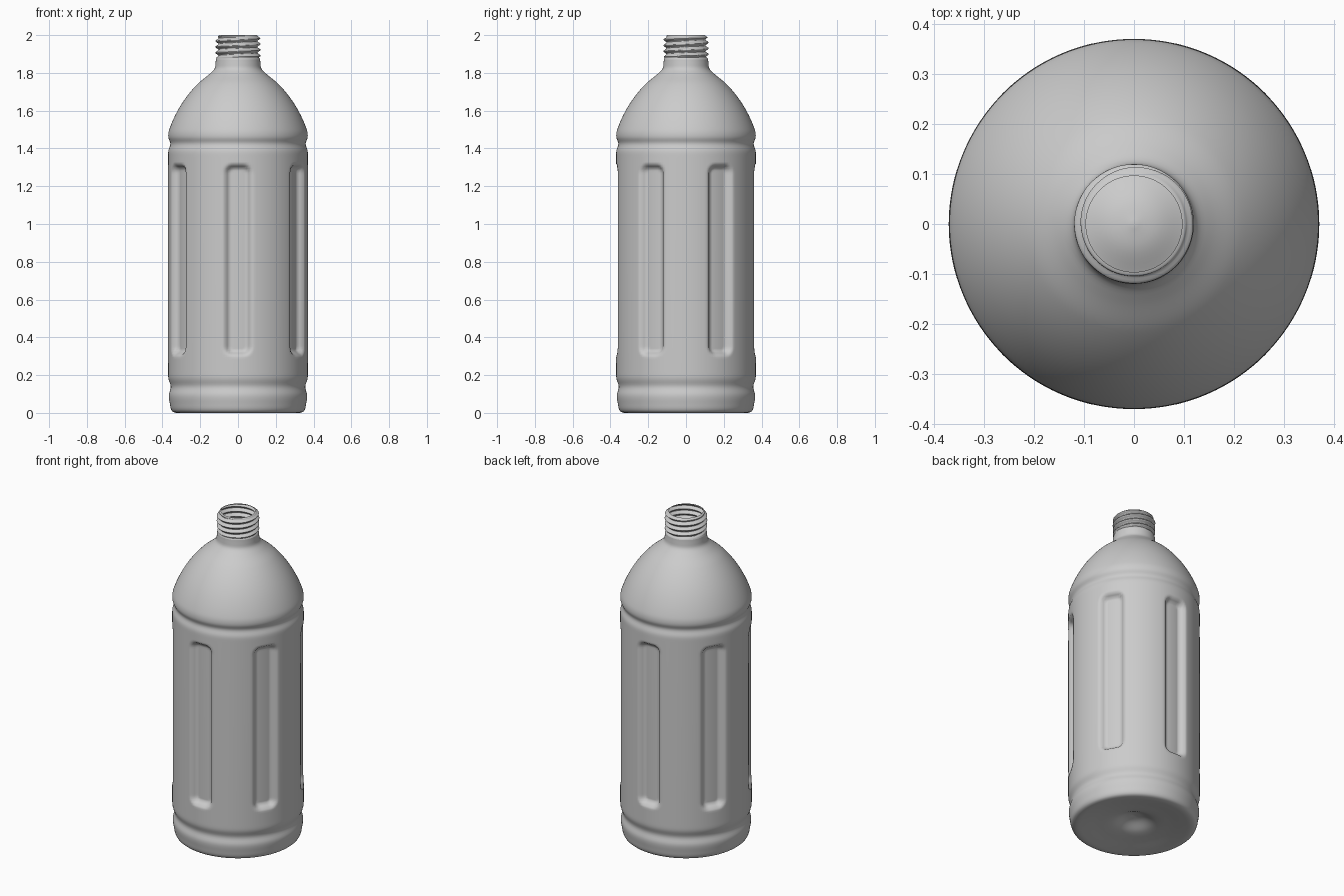
import bpy, bmesh, math
from mathutils import Vector

if "Cube" in bpy.data.objects:
    bpy.data.objects.remove(bpy.data.objects["Cube"])

SEG = 192
plastic = bpy.data.materials.new("light_grey_plastic")
plastic.diffuse_color = (0.6, 0.6, 0.6, 1)
plastic.use_nodes = True
plastic.node_tree.nodes["Principled BSDF"].inputs["Base Color"].default_value = plastic.diffuse_color


def smooth_path(ctrl, step=0.012):
    """Smooth curve through (radius, z) points, tangents scaled to each span."""
    p = [Vector(c) for c in ctrl]
    n = len(p)
    tan = [(p[min(i + 1, n - 1)] - p[max(i - 1, 0)]).normalized() for i in range(n)]
    out = []
    for i in range(n - 1):
        a, b = p[i], p[i + 1]
        length = (b - a).length
        k = max(3, math.ceil(length / step))
        for s in range(k):
            t = s / k
            out.append(a * (2*t**3 - 3*t**2 + 1) + tan[i] * length * (t**3 - 2*t**2 + t)
                       + b * (3*t**2 - 2*t**3) + tan[i + 1] * length * (t**3 - t**2))
    return out + [p[-1]]


def lathe(name, path, offset):
    """Revolve a path, with offset(r, z, angle) added to the radius."""
    bm = bmesh.new()
    rows = []
    for r, z in path:
        row = []
        for j in range(SEG):
            a = 2 * math.pi * j / SEG
            rr = max(0, r + offset(r, z, a))
            row.append(bm.verts.new((rr * math.cos(a), rr * math.sin(a), z)))
        rows.append(row)
    for lo, hi in zip(rows, rows[1:]):
        for j in range(SEG):
            k = (j + 1) % SEG
            bm.faces.new((lo[j], lo[k], hi[k], hi[j]))
    bmesh.ops.remove_doubles(bm, verts=bm.verts, dist=1e-5)
    me = bpy.data.meshes.new(name)
    bm.to_mesh(me)
    bm.free()
    me.materials.append(plastic)
    ob = bpy.data.objects.new(name, me)
    bpy.context.collection.objects.link(ob)
    bpy.context.view_layer.objects.active = ob
    ob.select_set(True)
    bpy.ops.object.shade_smooth_by_angle(angle=math.radians(50))
    ob.select_set(False)


def smoothstep(t):
    t = min(1, max(0, t))
    return t * t * (3 - 2 * t)


def panel(r, z, a):
    """Six long recessed panels with rounded ends, one facing the front."""
    if r < 0.3 or not 0.2 < z < 1.4:
        return 0
    sector = math.pi / 3
    d = (a + math.pi / 2 + sector / 2) % sector - sector / 2
    half_w, half_h, rad = 0.078, 0.51, 0.05
    qx = abs(d) * 0.37 - half_w + rad
    qz = abs(z - 0.81) - half_h + rad
    dist = math.hypot(max(qx, 0), max(qz, 0)) + min(max(qx, qz), 0) - rad
    return -0.034 * smoothstep(-dist / 0.03)


def thread(r, z, a):
    """Helical screw ridge fading out at both ends."""
    fade = smoothstep((z - 1.875) / 0.015) * smoothstep((1.997 - z) / 0.012)
    return 0.008 * fade * math.cos(2 * math.pi * (z / 0.031) - a)


# Body: raised base centre, foot, lower groove, straight wall, upper groove, shoulder
body = [(0, 0.07), (0.05, 0.06), (0.12, 0.03), (0.22, 0.014), (0.29, 0.003), (0.325, 0.0),
        (0.35, 0.01), (0.361, 0.05), (0.366, 0.095), (0.356, 0.138), (0.368, 0.18),
        (0.37, 0.21), (0.37, 1.365), (0.368, 1.39), (0.358, 1.425), (0.369, 1.46),
        (0.364, 1.50), (0.325, 1.59), (0.275, 1.67), (0.215, 1.74), (0.15, 1.795),
        (0.124, 1.822), (0.119, 1.85), (0.117, 1.872)]
lathe("bottle_body", smooth_path(body), panel)

# Threaded neck with open mouth
neck = [(0.117, 1.872), (0.112, 1.885), (0.111, 1.98), (0.104, 1.996), (0.096, 2.0)]
lathe("threaded_neck", smooth_path(neck, 0.003), thread)
